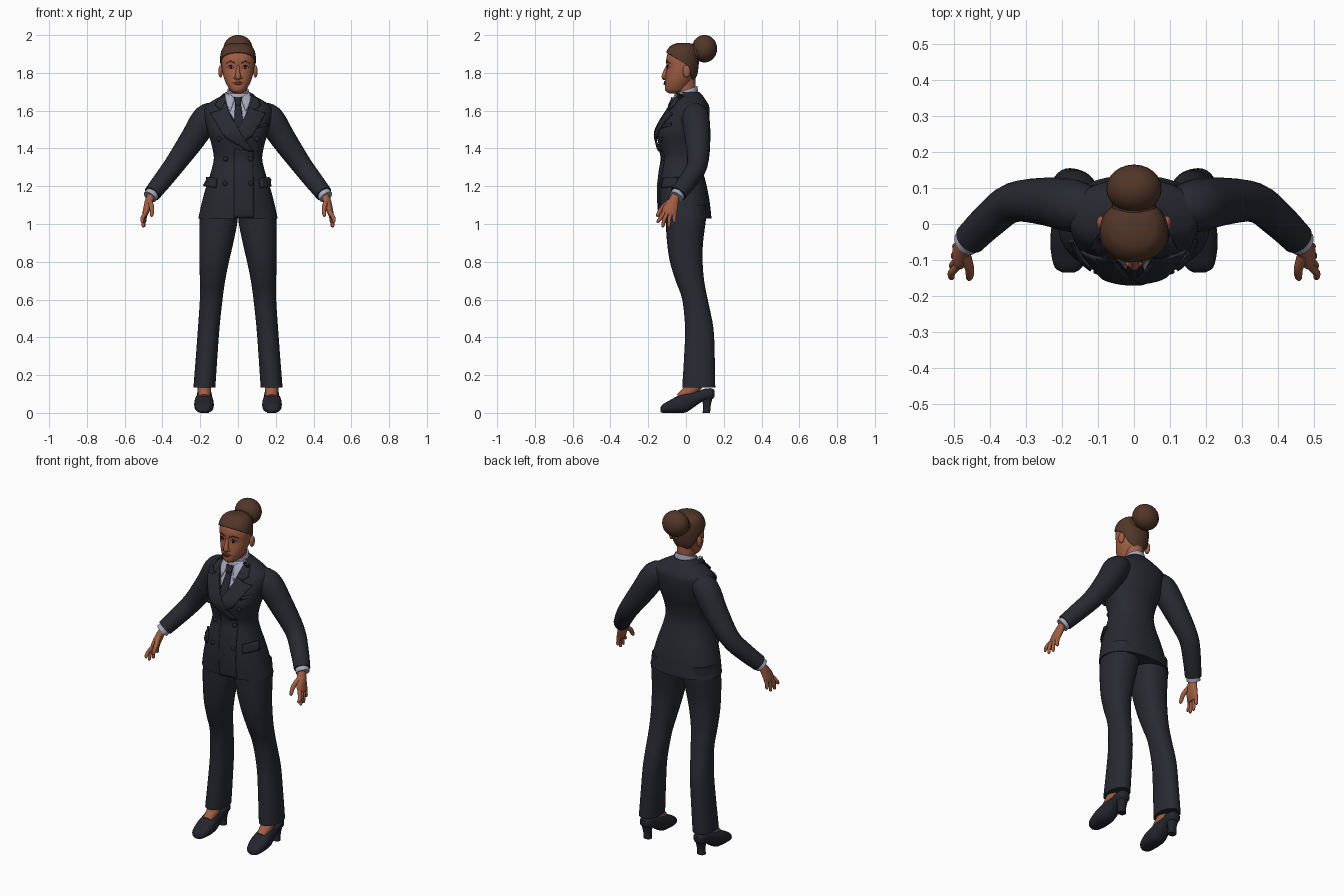
import bpy, bmesh, math
from mathutils import Vector
from mathutils.bvhtree import BVHTree

if "Cube" in bpy.data.objects:
    bpy.data.objects.remove(bpy.data.objects["Cube"])


def material(name, *rgb):
    m = bpy.data.materials.new(name)
    m.use_nodes = True
    m.diffuse_color = (*rgb, 1)
    bsdf = m.node_tree.nodes["Principled BSDF"]
    bsdf.inputs["Base Color"].default_value = (*rgb, 1)
    bsdf.inputs["Roughness"].default_value = 0.8
    return m


SUIT = material("charcoal suit", .021, .023, .031)
SHOE = material("shoe leather", .018, .019, .027)
SHIRT = material("pale lilac shirt", .39, .39, .52)
TIE = material("dark tie", .017, .018, .028)
SKIN = material("brown skin", .36, .115, .06)
LIPS = material("lips", .24, .06, .04)
HAIR = material("brown hair", .085, .037, .022)
EYE = material("eye white", .5, .42, .38)
IRIS = material("dark iris", .02, .01, .007)


def finish(name, bm, mat):
    bmesh.ops.recalc_face_normals(bm, faces=bm.faces)
    me = bpy.data.meshes.new(name)
    bm.to_mesh(me)
    bm.free()
    me.materials.append(mat)
    ob = bpy.data.objects.new(name, me)
    bpy.context.collection.objects.link(ob)
    return ob


def smooth_rows(rows, steps=4):
    """Catmull-Rom interpolation through rows of numbers."""
    out = []
    for i in range(len(rows) - 1):
        a, b, c, d = (rows[max(0, min(len(rows) - 1, i + k))] for k in (-1, 0, 1, 2))
        for j in range(steps):
            t = j / steps
            out.append([q + t / 2 * (r - p + t * (2 * p - 5 * q + 4 * r - s + t * (3 * (q - r) + s - p)))
                        for p, q, r, s in zip(a, b, c, d)])
    return out + [list(rows[-1])]


def skin_rings(name, rings, mat):
    bm = bmesh.new()
    vs = [[bm.verts.new(p) for p in ring] for ring in rings]
    n = len(rings[0])
    for a, b in zip(vs, vs[1:]):
        for i in range(n):
            j = (i + 1) % n
            bm.faces.new((a[i], a[j], b[j], b[i]))
    bm.faces.new(vs[0])
    bm.faces.new(vs[-1])
    return finish(name, bm, mat)


def loft(name, rows, mat, side=1, n=32, p=2.0, axis="z", shear=0):
    """Rows: position on axis, low and high limit across it, centre x, half width."""
    rings = []
    for pos, lo, hi, cx, w in smooth_rows(rows):
        ring = []
        for k in range(n):
            c, s = math.cos(math.tau * k / n), math.sin(math.tau * k / n)
            x = side * (cx + w * math.copysign(abs(c) ** (2 / p), c))
            v = (lo + hi) / 2 + (hi - lo) / 2 * math.copysign(abs(s) ** (2 / p), s)
            ring.append((x, v, pos + shear * v) if axis == "z" else (x, pos, v))
        rings.append(ring)
    return skin_rings(name, rings, mat)


def tube(name, pts, mat, side=1, n=16):
    """Points: x, y, z, radius."""
    rows = smooth_rows(pts)
    path = [Vector((side * r[0], r[1], r[2])) for r in rows]
    d = path[-1] - path[0]
    ref = Vector((1, 0, 0)) if abs(d.y) > abs(d.x) else Vector((0, 1, 0))
    rings = []
    for i, c in enumerate(path):
        t = (path[min(i + 1, len(path) - 1)] - path[max(i - 1, 0)]).normalized()
        u = t.cross(ref).normalized()
        v = t.cross(u)
        rings.append([c + rows[i][3] * (u * math.cos(a) + v * math.sin(a))
                      for a in (math.tau * k / n for k in range(n))])
    return skin_rings(name, rings, mat)


def ball(name, loc, size, mat):
    bm = bmesh.new()
    bmesh.ops.create_uvsphere(bm, u_segments=24, v_segments=14, radius=1)
    for v in bm.verts:
        v.co = Vector(loc) + Vector(a * b for a, b in zip(v.co, size))
    return finish(name, bm, mat)


def surface(*obs):
    verts, faces = [], []
    for ob in obs:
        k = len(verts)
        verts += [v.co.copy() for v in ob.data.vertices]
        faces += [[k + i for i in f.vertices] for f in ob.data.polygons]
    return BVHTree.FromPolygons(verts, faces)


def plate(name, outline, mat, target, thick=.005, lift=.001, side=1, step=.015):
    """Front outline in x and z, cut into cells and laid on the target surface."""
    bm = bmesh.new()
    pts = [(side * x, 0, z) for x, z in outline]
    bm.faces.new([bm.verts.new(q) for q in pts])
    for axis in (0, 2):
        lo, hi = min(q[axis] for q in pts), max(q[axis] for q in pts)
        no = [0, 0, 0]
        no[axis] = 1
        for k in range(1, int((hi - lo) / step) + 1):
            co = [0, 0, 0]
            co[axis] = lo + k * step
            bmesh.ops.bisect_plane(bm, geom=bm.verts[:] + bm.edges[:] + bm.faces[:],
                                   plane_co=co, plane_no=no)
    for v in bm.verts:
        hit = target.ray_cast(Vector((v.co.x, -1, v.co.z)), Vector((0, 1, 0)))[0]
        v.co.y = (hit.y if hit else -.04) - lift
    ob = finish(name, bm, mat)
    if sum(f.normal.y * f.area for f in ob.data.polygons) > 0:
        ob.data.flip_normals()
    mod = ob.modifiers.new("thickness", "SOLIDIFY")
    mod.thickness, mod.offset = thick, 1
    return ob


def oval(x, z, rx, rz, n=14):
    return [(x + rx * math.cos(math.tau * k / n), z + rz * math.sin(math.tau * k / n)) for k in range(n)]


# Jacket body, shirt collar and neck
jacket = loft("jacket_body", [
    (1.03, -.14, .135, 0, .21), (1.12, -.148, .125, 0, .19), (1.20, -.148, .11, 0, .168),
    (1.28, -.14, .09, 0, .142), (1.35, -.13, .08, 0, .128), (1.42, -.145, .09, 0, .14),
    (1.48, -.155, .108, 0, .158), (1.54, -.13, .12, 0, .172), (1.59, -.1, .125, 0, .18),
    (1.625, -.08, .122, 0, .172), (1.655, -.065, .105, 0, .13), (1.68, -.05, .088, 0, .085),
    (1.7, -.035, .068, 0, .06)], SUIT, n=56, p=2.25)
collar = loft("shirt_collar", [(1.64, -.072, .07, 0, .07), (1.68, -.064, .064, 0, .064),
                               (1.71, -.056, .06, 0, .056)], SHIRT, shear=.35)
loft("neck", [(1.6, -.045, .055, 0, .05), (1.7, -.045, .052, 0, .047),
              (1.8, -.06, .05, 0, .052)], SKIN)
chest = surface(jacket, collar)

# Shirt front, tie and lapels
plate("shirt_front", [(-.068, 1.69), (.068, 1.69), (.05, 1.6), (.01, 1.5), (-.05, 1.6)], SHIRT, chest, .003)
plate("tie_blade", [(-.014, 1.64), (.014, 1.64), (.032, 1.52), (.012, 1.47), (-.022, 1.53)], TIE, chest, .006, .004)
plate("tie_knot", [(-.022, 1.668), (.022, 1.668), (.012, 1.625), (-.012, 1.625)], TIE, chest, .009, .008)
for s, label in ((1, "left"), (-1, "right")):
    plate(label + "_collar_wing", [(.066, 1.70), (.066, 1.64), (.04, 1.595), (.016, 1.665)],
          SHIRT, chest, .006, .004, s)
    plate(label + "_jacket_collar", [(.072, 1.695), (.095, 1.675), (.118, 1.625), (.09, 1.603), (.055, 1.615)],
          SUIT, chest, .009, .004, s)
    tip = [(.0, 1.5), (.03, 1.44)] if s == 1 else [(-.02, 1.47), (-.082, 1.385), (-.055, 1.385)]
    plate(label + "_lapel", [(.065, 1.645), (.045, 1.58)] + tip + [(.07, 1.46), (.145, 1.585), (.09, 1.6)],
          SUIT, chest, .008, .005 if s == 1 else .008, s)
    # Pocket flaps and buttons
    plate(label + "_pocket_flap", [(.11, 1.24), (.165, 1.248), (.178, 1.2), (.115, 1.19)], SUIT, chest, .012, .001, s)
    for i, (x, z) in enumerate(((.1, 1.45), (.065, 1.345), (.068, 1.215))):
        hit = chest.ray_cast(Vector((s * x, -1, z)), Vector((0, 1, 0)))[0]
        ball(f"{label}_button_{i + 1}", hit - Vector((0, .006, 0)), (.013, .008, .013), SHOE)
plate("front_overlap", [(-.02, 1.4), (.08, 1.385), (.085, 1.035), (-.02, 1.035)], SUIT, chest, .004)
plate("breast_pocket", [(.1, 1.505), (.15, 1.52), (.15, 1.535), (.1, 1.52)], SUIT, chest, .006)

for s, label in ((1, "left_"), (-1, "right_")):
    # Arms and hands
    tube(label + "sleeve", [(.11, .045, 1.59, .055), (.168, .05, 1.56, .073), (.24, .062, 1.45, .067),
                            (.335, .06, 1.315, .055), (.4, .012, 1.23, .05), (.455, -.042, 1.16, .045)],
         SUIT, s, 24)
    tube(label + "shirt_cuff", [(.43, -.02, 1.19, .037), (.467, -.053, 1.143, .038)], SHIRT, s, 24)
    loft(label + "palm", [(1.17, -.07, -.025, .452, .022), (1.13, -.092, -.036, .468, .023),
                          (1.09, -.122, -.042, .479, .021), (1.06, -.126, -.048, .488, .017),
                          (1.04, -.12, -.055, .491, .009)], SKIN, s, 20)
    for i, (y, ty, tz) in enumerate(((-.115, -.148, 1.005), (-.096, -.122, .983),
                                     (-.077, -.09, .983), (-.058, -.06, 1.005))):
        x = .506 - .004 * i
        tube(f"{label}finger_{i + 1}", [(.487, y, 1.065, .011), (x, (y + ty) / 2 - .004, 1.03, .0105),
                                       (x, ty, tz + .008, .0085), (x - .001, ty, tz, .003)], SKIN, s, 10)
    tube(label + "thumb", [(.468, -.085, 1.12, .015), (.456, -.125, 1.085, .013),
                           (.457, -.148, 1.05, .01), (.459, -.154, 1.038, .003)], SKIN, s, 10)
    # Trousers
    loft(label + "trouser_leg", [
        (1.1, -.11, .11, .1, .095), (1.02, -.108, .105, .103, .101), (.9, -.1, .09, .115, .09),
        (.8, -.085, .088, .126, .078), (.7, -.055, .096, .135, .067), (.6, -.02, .115, .142, .06),
        (.45, -.005, .145, .155, .057), (.3, -.01, .152, .166, .057), (.135, -.02, .155, .178, .058)],
         SUIT, s, p=2.2)
    # Heeled shoes
    tube(label + "foot", [(.178, .07, .17, .034), (.178, .03, .125, .036), (.178, -.03, .075, .03)], SKIN, s)
    loft(label + "shoe", [
        (-.135, .004, .03, .182, .016), (-.12, 0, .047, .182, .038), (-.08, 0, .07, .18, .05),
        (-.04, 0, .092, .18, .052), (0, .003, .108, .18, .048), (.035, .025, .113, .178, .043),
        (.07, .05, .118, .178, .039), (.1, .065, .128, .178, .039), (.135, .07, .13, .178, .034),
        (.15, .085, .12, .178, .016)], SHOE, s, 24, 2.5, "y")
    loft(label + "shoe_heel", [(0, .088, .128, .178, .024), (.04, .09, .131, .178, .023),
                               (.095, .08, .145, .178, .033)], SHOE, s, 20, 2.6)
    ball(label + "ear", (s * .092, .003, 1.808), (.012, .02, .033), SKIN)

# Head
HEAD = [(1.692, -.09, -.035, 0, .022), (1.708, -.11, 0, 0, .042), (1.75, -.111, .03, 0, .066),
        (1.79, -.107, .05, 0, .079), (1.83, -.102, .058, 0, .086), (1.87, -.105, .06, 0, .088),
        (1.91, -.094, .055, 0, .08), (1.937, -.07, .035, 0, .058), (1.948, -.04, .01, 0, .025)]
head = loft("head", HEAD, SKIN, n=40, p=2.1)
face = surface(head)
tube("nose", [(0, -.096, 1.838, .008), (0, -.11, 1.805, .011), (0, -.114, 1.778, .015),
              (0, -.108, 1.766, .008)], SKIN)
for s, label in ((1, "left_"), (-1, "right_")):
    ball(label + "nostril_wing", (s * .014, -.108, 1.775), (.009, .011, .008), SKIN)
    plate(label + "eye_white", [(.022, 1.827), (.03, 1.835), (.042, 1.836), (.054, 1.829), (.042, 1.823), (.03, 1.822)],
          EYE, face, .002, .001, s, .008)
    plate(label + "iris", oval(.038, 1.829, .007, .007), IRIS, face, .002, .003, s)
    plate(label + "upper_lash", [(.02, 1.828), (.03, 1.836), (.042, 1.837), (.057, 1.829), (.042, 1.841), (.03, 1.84)],
          IRIS, face, .003, .002, s, .008)
    plate(label + "eyebrow", [(.018, 1.85), (.04, 1.859), (.064, 1.85), (.04, 1.865), (.018, 1.857)],
          HAIR, face, .003, .001, s, .008)
plate("upper_lip", [(-.028, 1.747), (.028, 1.747), (.008, 1.756), (0, 1.754), (-.008, 1.756)], LIPS, face, .005, .001, 1, .008)
plate("lower_lip", [(-.026, 1.746), (-.012, 1.737), (.012, 1.737), (.026, 1.746)], LIPS, face, .006, .001, 1, .008)

# Swept-back hair, cut along the hairline and the nape
hair = loft("hair_cap", [(z + .01 * (z > 1.8), lo - .006, hi + .009, c, w + .007)
                         for z, lo, hi, c, w in HEAD], HAIR, n=48, p=2.1)
bm = bmesh.new()
bm.from_mesh(hair.data)
cuts = [(Vector((0, -.1, 1.905)), Vector((0, .6, 1)).normalized()),
        (Vector((0, .02, 1.81)), Vector((0, 1, .38)).normalized())]
for co, no in cuts:
    bmesh.ops.bisect_plane(bm, geom=bm.verts[:] + bm.edges[:] + bm.faces[:], plane_co=co, plane_no=no)
low = [f for f in bm.faces if all((f.calc_center_median() - co).dot(no) < 0 for co, no in cuts)
       or f.calc_center_median().z < 1.725]
bmesh.ops.delete(bm, geom=low, context="FACES")
bm.to_mesh(hair.data)
bm.free()
mod = hair.modifiers.new("thickness", "SOLIDIFY")
mod.thickness, mod.offset = .008, -1

# Bun
ball("hair_bun", (0, .098, 1.928), (.077, .067, .073), HAIR)
ball("bun_base", (0, .045, 1.905), (.062, .04, .052), HAIR)

# Smooth shading with crisp edges
bpy.ops.object.select_all(action="DESELECT")
for ob in bpy.context.collection.objects:
    if ob.type == "MESH":
        ob.select_set(True)
        bpy.context.view_layer.objects.active = ob
bpy.ops.object.shade_smooth_by_angle(angle=math.radians(40))
